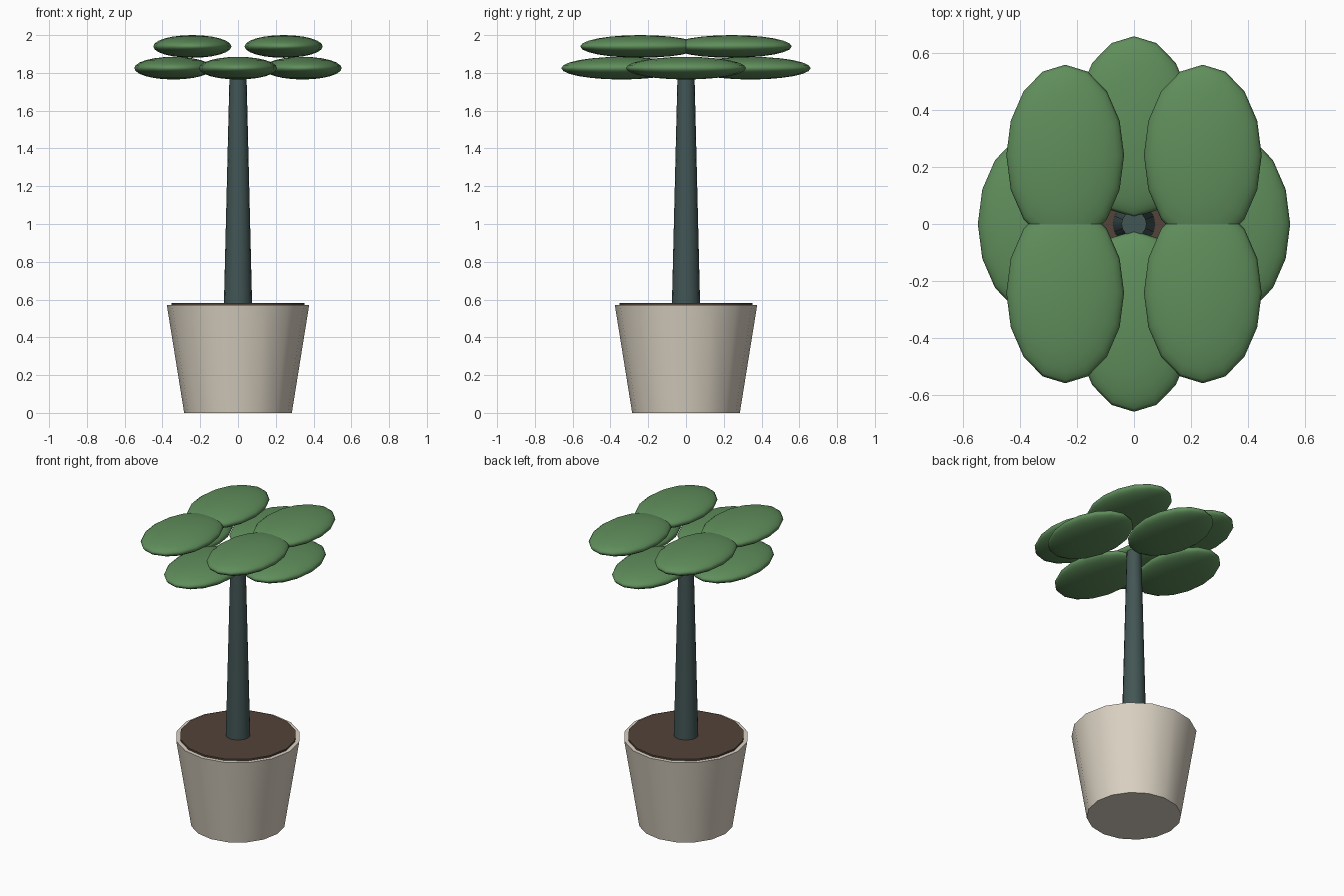
import bpy
import math

if "Cube" in bpy.data.objects:
    bpy.data.objects.remove(bpy.data.objects["Cube"], do_unlink=True)


def material(name, rgb):
    mat = bpy.data.materials.new(name)
    mat.use_nodes = True
    colour = (*rgb, 1.0)
    mat.diffuse_color = colour
    mat.node_tree.nodes["Principled BSDF"].inputs["Base Color"].default_value = colour
    return mat


def finish(name, mat):
    obj = bpy.context.object
    obj.name = name
    obj.data.materials.append(mat)
    bpy.ops.object.shade_smooth_by_angle(angle=math.radians(40))
    return obj


def tapered(name, mat, r_bottom, r_top, z_bottom, z_top):
    bpy.ops.mesh.primitive_cone_add(
        vertices=16, radius1=r_bottom, radius2=r_top, depth=z_top - z_bottom,
        location=(0, 0, (z_bottom + z_top) / 2))
    return finish(name, mat)


def leaf(name, x, y, z):
    bpy.ops.mesh.primitive_uv_sphere_add(segments=16, ring_count=12, radius=1,
                                         location=(x, y, z))
    bpy.context.object.scale = (0.207, 0.318, 0.06)
    return finish(name, leaf_green)


leaf_green = material("leaf green", (0.115, 0.27, 0.105))
trunk_teal = material("dark trunk", (0.055, 0.092, 0.09))
pot_cream = material("pot cream", (0.70, 0.64, 0.54))
soil_brown = material("soil brown", (0.085, 0.056, 0.042))

# Pot, soil and trunk
tapered("pot", pot_cream, 0.285, 0.377, 0, 0.572)
tapered("soil", soil_brown, 0.352, 0.352, 0.5, 0.583)
tapered("trunk", trunk_teal, 0.075, 0.044, 0.56, 1.83)

# Lower leaves on the axes, upper leaves on the diagonals
reach = 0.342
for i in range(8):
    angle = i * math.pi / 4
    tier = "upper" if i % 2 else "lower"
    leaf(f"{tier}_leaf_{i // 2 + 1}", reach * math.cos(angle), reach * math.sin(angle),
         1.94 if i % 2 else 1.825)
